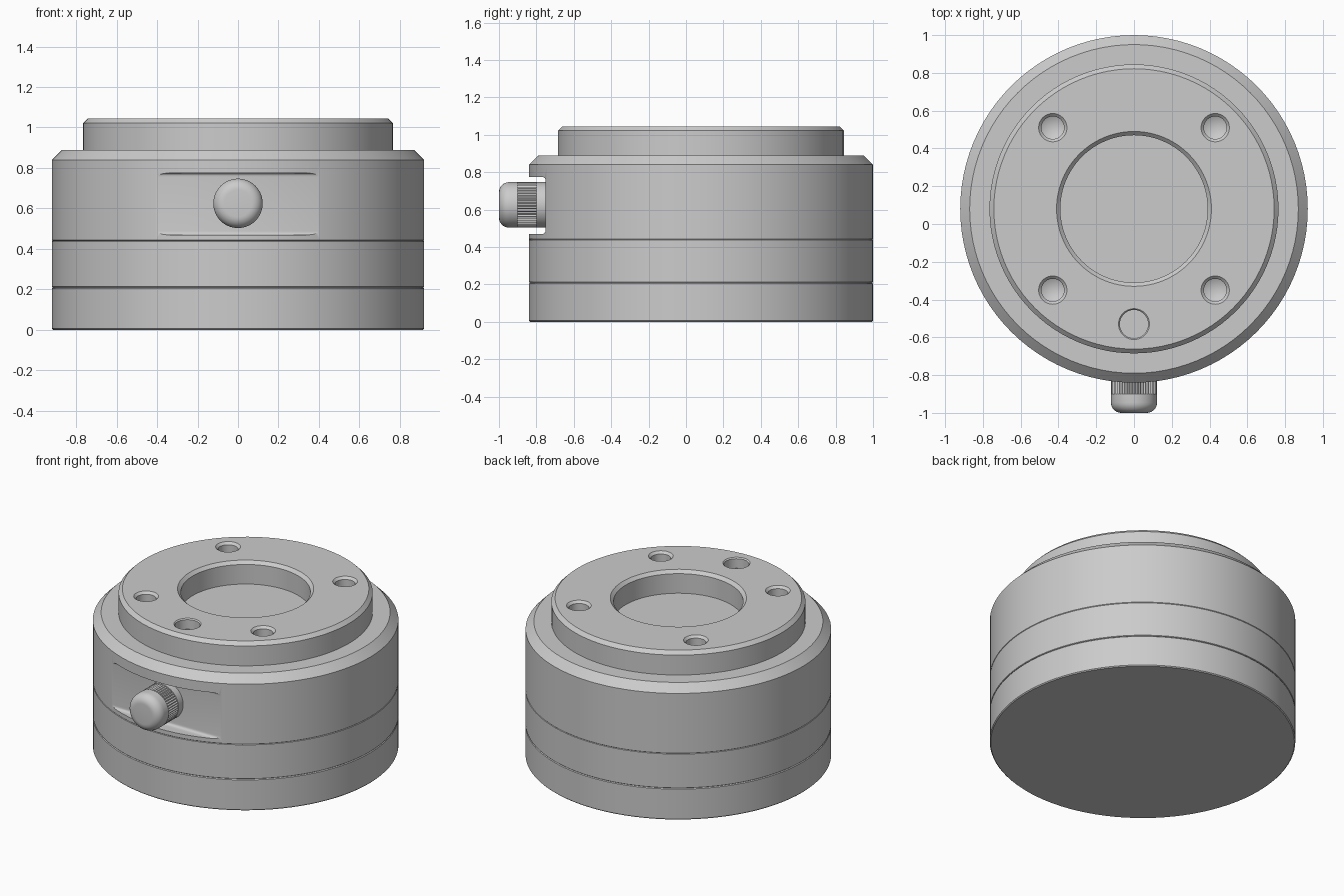
import bpy
import bmesh
import math
from mathutils import Matrix, Vector

cube = bpy.data.objects.get("Cube")
if cube:
    bpy.data.objects.remove(cube, do_unlink=True)

# Single plain grey finish
GREY = (0.6, 0.6, 0.6, 1.0)
grey = bpy.data.materials.new("light grey")
grey.use_nodes = True
grey.diffuse_color = GREY
grey.node_tree.nodes["Principled BSDF"].inputs["Base Color"].default_value = GREY

AXIS_Y = 0.08   # the body sits slightly behind the origin
R = 0.92        # body radius


def add_object(name, bm, matrix):
    bmesh.ops.recalc_face_normals(bm, faces=bm.faces)
    mesh = bpy.data.meshes.new(name)
    bm.to_mesh(mesh)
    bm.free()
    mesh.transform(matrix)
    mesh.materials.append(grey)
    obj = bpy.data.objects.new(name, mesh)
    bpy.context.collection.objects.link(obj)
    return obj


def lathe(name, profile, centre=(0, AXIS_Y, 0), steps=96, tilt=0.0, knurl=None):
    """Revolve (radius, height) points; knurl pulls in alternate points of a height band."""
    bm = bmesh.new()
    verts = [bm.verts.new((r, 0, z)) for r, z in profile]
    edges = [bm.edges.new(pair) for pair in zip(verts, verts[1:])]
    bmesh.ops.spin(bm, geom=verts + edges, cent=(0, 0, 0), axis=(0, 0, 1),
                   angle=math.tau, steps=steps)
    bmesh.ops.remove_doubles(bm, verts=bm.verts, dist=0.0001)
    if knurl:
        low, high, scale = knurl
        for v in bm.verts:
            step = round(math.atan2(v.co.y, v.co.x) / math.tau * steps)
            if low < v.co.z < high and step % 2:
                v.co.x *= scale
                v.co.y *= scale
    return add_object(name, bm, Matrix.Translation(centre) @ Matrix.Rotation(tilt, 4, "X"))


def ring_profile(bottom, top, edge):
    return [(0, bottom), (R - edge, bottom), (R, bottom + edge),
            (R, top - edge), (R - edge, top), (0, top)]


def cut(target, cutter):
    mod = target.modifiers.new("cut", "BOOLEAN")
    mod.operation = "DIFFERENCE"
    mod.solver = "EXACT"
    mod.object = cutter
    bpy.context.view_layer.objects.active = target
    bpy.ops.object.modifier_apply(modifier=mod.name)
    bpy.data.objects.remove(cutter, do_unlink=True)


# Stacked body rings with fine seams
base = lathe("base_ring", ring_profile(0, 0.21, 0.006))
middle = lathe("middle_ring", ring_profile(0.21, 0.44, 0.003))
housing = lathe("upper_housing", [
    (0, 0.44), (R - 0.003, 0.44), (R, 0.443), (R, 0.84), (0.87, 0.89), (0, 0.89)])

# Flat recess with rounded inner corners behind the knob
bm = bmesh.new()
bmesh.ops.create_cube(bm, size=1)
bmesh.ops.scale(bm, vec=Vector((1.3, 0.5, 0.305)), verts=bm.verts)
bmesh.ops.bevel(bm, geom=bm.edges[:], offset=0.02, segments=4, profile=0.5, affect="EDGES")
cut(housing, add_object("recess_cutter", bm, Matrix.Translation((0, -1.0, 0.622))))

# Mounting flange with a chamfered central bore
TOP = 1.045
flange = lathe("mounting_flange", [
    (0, 0.86), (0.765, 0.86), (0.765, TOP - 0.023), (0.742, TOP),
    (0.41, TOP), (0.39, TOP - 0.02), (0.39, 0.895), (0, 0.895)])

# Four countersunk screw holes with conical bottoms
for sx in (-1, 1):
    for sy in (-1, 1):
        hole = lathe("hole_cutter", [
            (0, -0.1), (0.06, -0.07), (0.06, -0.015), (0.075, 0), (0.075, 0.05), (0, 0.05)],
            (sx * 0.43, AXIS_Y + sy * 0.43, TOP), 40)
        cut(flange, hole)

# Flat-bottomed locating hole at the front
cut(flange, lathe("pin_cutter", [
    (0, -0.07), (0.075, -0.07), (0.075, -0.007), (0.082, 0), (0.082, 0.05), (0, 0.05)],
    (0, -0.53, TOP), 40))

# Knob with a knurled grip and rounded end, pointing forward
FILLET, KNOB_R, LENGTH = 0.055, 0.122, 0.27
rounded_end = [(KNOB_R - FILLET + FILLET * math.cos(a), LENGTH - FILLET + FILLET * math.sin(a))
               for a in (math.pi / 2 * i / 8 for i in range(9))]
knob = lathe("adjusting_knob", [
    (0, 0), (KNOB_R, 0), (KNOB_R, 0.069), (KNOB_R, 0.07), (KNOB_R, 0.17), (KNOB_R, 0.171)]
    + rounded_end + [(0, LENGTH)],
    (0, LENGTH - 1, 0.625), 96, math.pi / 2, (0.0695, 0.1705, 0.95))

# Smooth shading with crisp edges
bpy.ops.object.select_all(action="DESELECT")
for obj in (base, middle, housing, flange, knob):
    obj.select_set(True)
bpy.context.view_layer.objects.active = base
bpy.ops.object.shade_smooth_by_angle(angle=math.radians(30))
